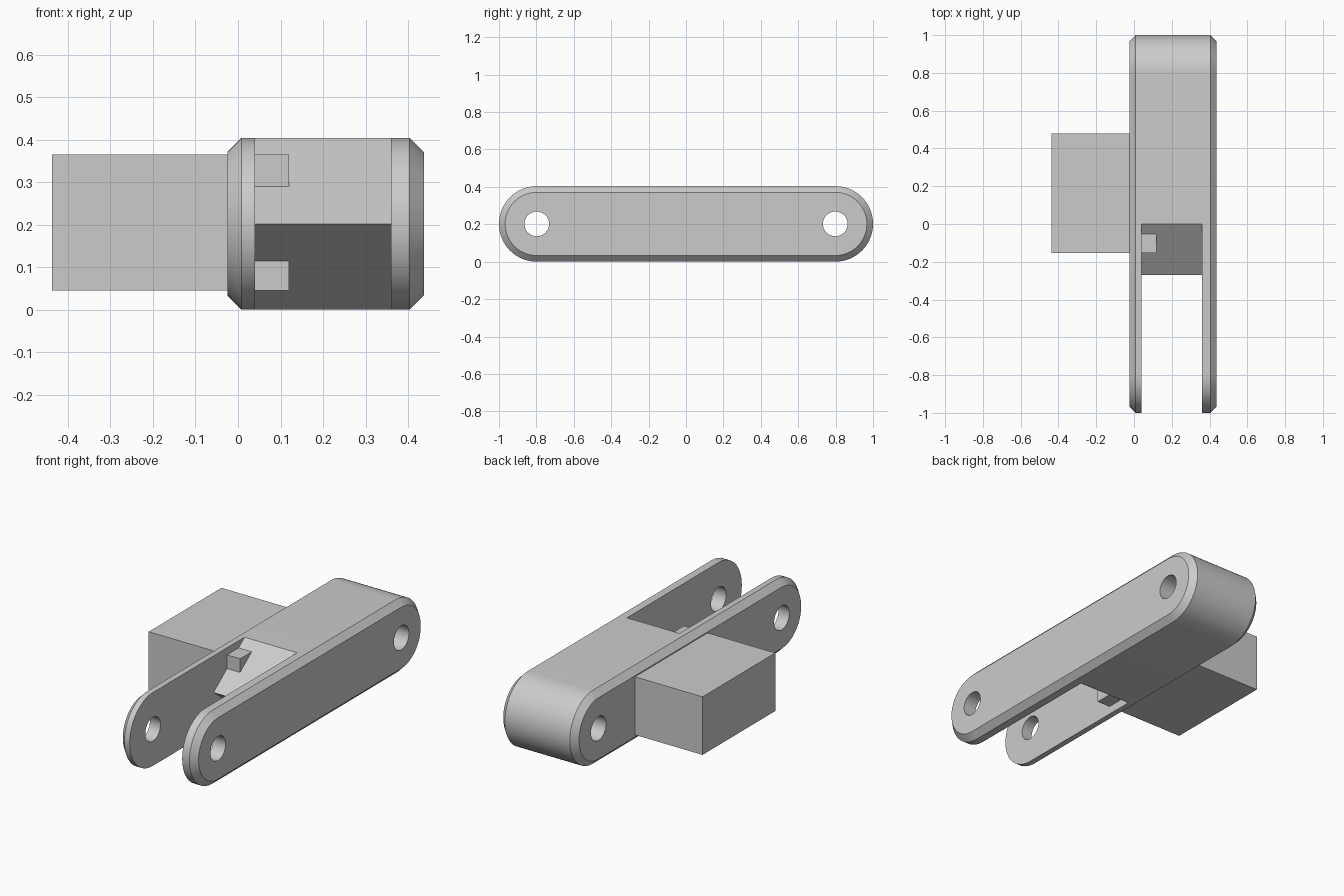
import bpy
import bmesh
import math

cube = bpy.data.objects.get("Cube")
if cube:
    bpy.data.objects.remove(cube)

R = 0.202            # end radius, also half the height
PIN_Y = 0.798        # pivot distance from the centre
X0, X1 = -0.025, 0.437
CHAMFER = 0.033

grey = bpy.data.materials.new("plain grey")
grey.use_nodes = True
colour = (0.6, 0.6, 0.6, 1)
grey.diffuse_color = colour
grey.node_tree.nodes["Principled BSDF"].inputs["Base Color"].default_value = colour


def loft(name, sections):
    """Join matching (x, yz profile) sections and close both ends."""
    bm = bmesh.new()
    rings = [[bm.verts.new((x, y, z)) for y, z in profile] for x, profile in sections]
    for a, b in zip(rings, rings[1:]):
        for i in range(len(a)):
            j = (i + 1) % len(a)
            bm.faces.new((a[i], a[j], b[j], b[i]))
    bm.faces.new(rings[0])
    bm.faces.new(rings[-1])
    bmesh.ops.recalc_face_normals(bm, faces=bm.faces)
    mesh = bpy.data.meshes.new(name)
    bm.to_mesh(mesh)
    bm.free()
    mesh.materials.append(grey)
    obj = bpy.data.objects.new(name, mesh)
    bpy.context.collection.objects.link(obj)
    return obj


def arc(y, radius, start, sweep, steps):
    angles = [math.radians(start + sweep * i / steps) for i in range(steps + 1)]
    return [(y + radius * math.cos(a), R + radius * math.sin(a)) for a in angles]


def stadium(radius):
    return arc(PIN_Y, radius, -90, 180, 32) + arc(-PIN_Y, radius, 90, 180, 32)


def cut(target, cutter):
    cutter.hide_render = True
    mod = target.modifiers.new("cut", "BOOLEAN")
    mod.operation = "DIFFERENCE"
    mod.solver = "EXACT"
    mod.object = cutter
    bpy.context.view_layer.objects.active = target
    bpy.ops.object.modifier_apply(modifier=mod.name)
    bpy.data.objects.remove(cutter)


# Link body: rounded bar with chamfered sides
body = loft("link_body", [
    (X0, stadium(R - CHAMFER)), (X0 + CHAMFER, stadium(R)),
    (X1 - CHAMFER, stadium(R)), (X1, stadium(R - CHAMFER))])

# Fork slot ending in a horizontal wedge
slot = [(-1.2, -R), (0.27, -R), (-0.27, R), (0.27, 3 * R), (-1.2, 3 * R)]
cut(body, loft("slot_cutter", [(0.04, slot), (0.36, slot)]))

# Pivot holes at both ends
for y in (-PIN_Y, PIN_Y):
    hole = arc(y, 0.066, 0, 360, 48)[:-1]
    cut(body, loft("hole_cutter", [(X0 - 0.1, hole), (X1 + 0.1, hole)]))

# Side block, whose inner end pokes out of the wedge
block = [(-0.153, 0.045), (0.48, 0.045), (0.48, 0.365), (-0.153, 0.365)]
side_block = loft("side_block", [(-0.437, block), (0.12, block)])

bpy.ops.object.select_all(action="DESELECT")
body.select_set(True)
bpy.context.view_layer.objects.active = body
bpy.ops.object.shade_smooth_by_angle(angle=math.radians(30))
